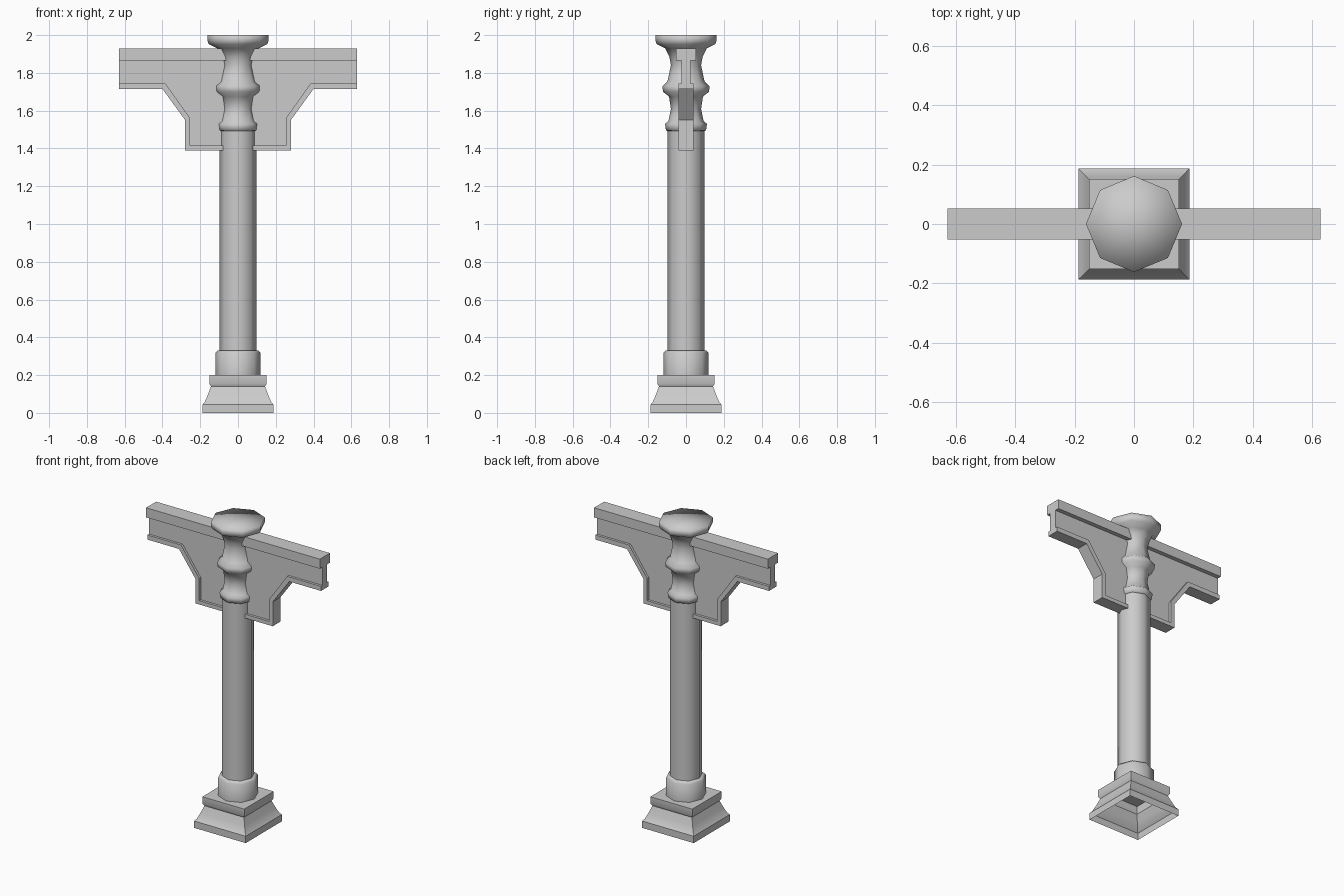
import bpy, bmesh, math

cube = bpy.data.objects.get("Cube")
if cube:
    bpy.data.objects.remove(cube, do_unlink=True)

stone = bpy.data.materials.new("light_grey")
stone.use_nodes = True
GREY = (0.6, 0.6, 0.6, 1)
stone.diffuse_color = GREY
stone.node_tree.nodes["Principled BSDF"].inputs["Base Color"].default_value = GREY


def finish(name, bm, angle=None):
    bmesh.ops.recalc_face_normals(bm, faces=bm.faces)
    mesh = bpy.data.meshes.new(name)
    bm.to_mesh(mesh)
    bm.free()
    mesh.materials.append(stone)
    obj = bpy.data.objects.new(name, mesh)
    bpy.context.collection.objects.link(obj)
    if angle is not None:
        bpy.ops.object.select_all(action='DESELECT')
        obj.select_set(True)
        bpy.context.view_layer.objects.active = obj
        bpy.ops.object.shade_smooth_by_angle(angle=math.radians(angle))
    return obj


def turned(name, profile, sides, turn=0.0, scale=1.0, angle=50, top=True):
    """Stack rings of (radius, height) into a faceted turned shape."""
    bm = bmesh.new()
    rings = []
    for r, z in profile:
        ring = []
        for i in range(sides):
            a = turn + math.tau * i / sides
            ring.append(bm.verts.new((r * scale * math.cos(a), r * scale * math.sin(a), z)))
        rings.append(ring)
    for low, high in zip(rings, rings[1:]):
        for i in range(sides):
            j = (i + 1) % sides
            bm.faces.new((low[i], low[j], high[j], high[i]))
    if top:
        centre = bm.verts.new((0, 0, profile[-1][1]))
        for i in range(sides):
            bm.faces.new((rings[-1][i], rings[-1][(i + 1) % sides], centre))
    return finish(name, bm, angle)


def slab(name, outline, half):
    """Extrude an x-z outline to both sides of the centre plane."""
    bm = bmesh.new()
    face = bm.faces.new([bm.verts.new((x, -half, z)) for x, z in outline])
    out = bmesh.ops.extrude_face_region(bm, geom=[face])
    moved = [v for v in out["geom"] if isinstance(v, bmesh.types.BMVert)]
    bmesh.ops.translate(bm, verts=moved, vec=(0, 2 * half, 0))
    return finish(name, bm)


def both_sides(path):
    """Mirror a right-hand path into one running from left to right."""
    return [(-x, z) for x, z in reversed(path)] + path


# Square pedestal, open underneath
turned("pedestal", [(0.187, 0), (0.187, 0.045), (0.176, 0.058), (0.16, 0.095),
                    (0.143, 0.14), (0.152, 0.155), (0.152, 0.2)],
       4, math.pi / 4, math.sqrt(2), 40)

# Octagonal collar, shaft and capital
turned("collar", [(0.12, 0.2), (0.12, 0.318), (0.108, 0.33)], 8)
turned("shaft", [(0.097, 0.32), (0.097, 1.51)], 8, top=False)
turned("capital", [(0.09, 1.49), (0.106, 1.495), (0.111, 1.53), (0.093, 1.545),
                   (0.08, 1.61), (0.09, 1.675), (0.122, 1.7), (0.125, 1.73),
                   (0.098, 1.755), (0.08, 1.84), (0.088, 1.885), (0.11, 1.93),
                   (0.155, 1.952), (0.162, 1.97), (0.162, 2.0)], 8, angle=180)

# Bracket beam: web, lower flange and top rail
outer = [(0.28, 1.39), (0.28, 1.55), (0.4, 1.715), (0.63, 1.715)]
inner = [(0.253, 1.415), (0.253, 1.56), (0.385, 1.745), (0.63, 1.745)]
slab("bracket_web", both_sides(inner + [(0.63, 1.87)]), 0.024)
slab("bracket_flange", both_sides(outer) + both_sides(inner)[::-1], 0.04)
slab("bracket_rail", both_sides([(0.63, 1.865), (0.63, 1.928)]), 0.052)
